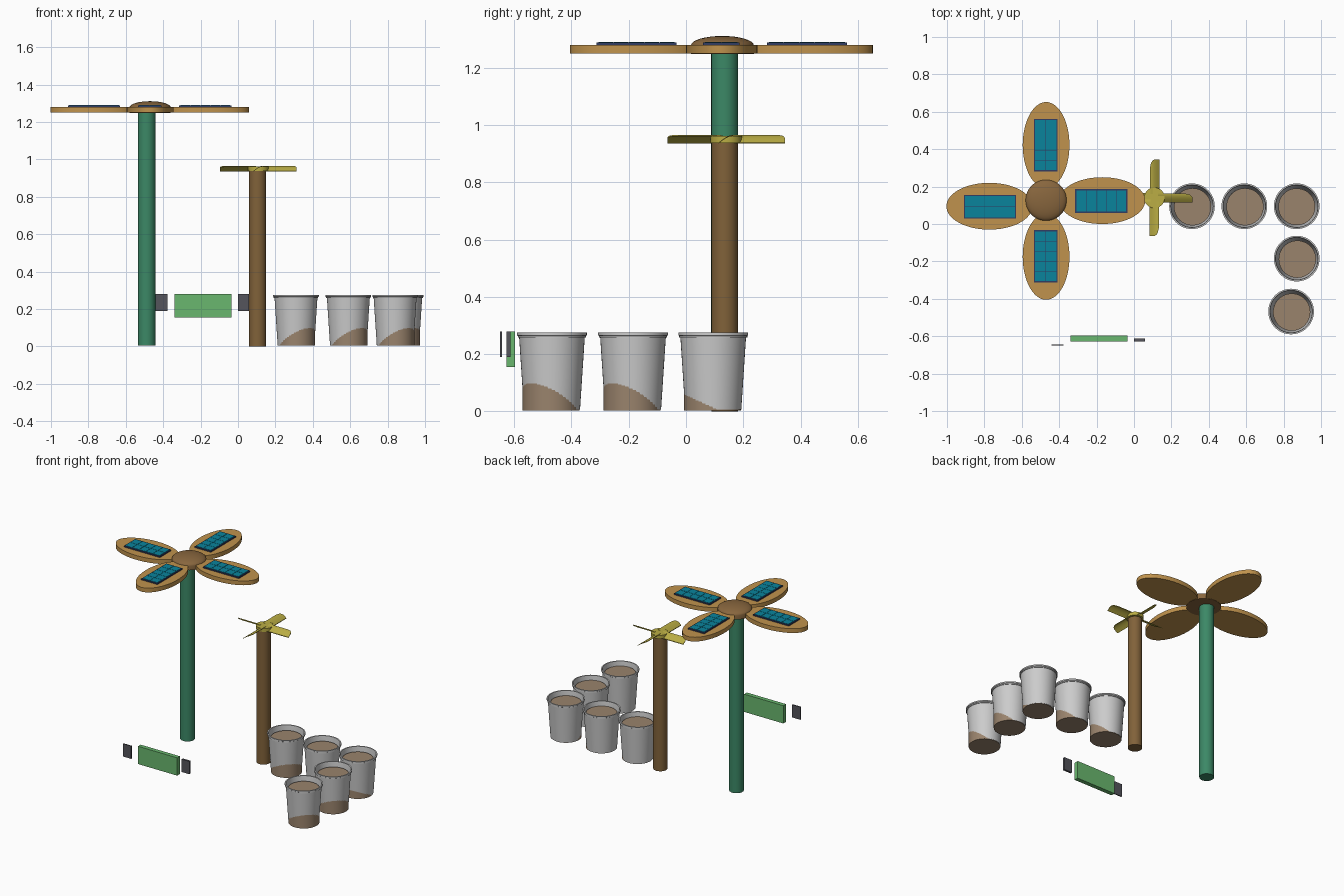
import bpy, bmesh, math
from mathutils import Matrix, Vector

if "Cube" in bpy.data.objects:
    bpy.data.objects.remove(bpy.data.objects["Cube"])


def material(name, rgb):
    m = bpy.data.materials.new(name)
    m.diffuse_color = (*[(c / 255) ** 2.2 for c in rgb], 1)
    m.use_nodes = True
    m.node_tree.nodes["Principled BSDF"].inputs["Base Color"].default_value = m.diffuse_color
    return m


WOOD = material("petal_wood", (190, 145, 78))
HUB = material("hub_brown", (135, 102, 64))
GREEN = material("trunk_green", (62, 135, 102))
POLE = material("pole_brown", (128, 98, 60))
YELLOW = material("rotor_yellow", (185, 172, 70))
FRAME = material("panel_frame", (52, 62, 98))
CELL = material("panel_cell", (18, 130, 155))
SOIL = material("soil", (152, 130, 108))
BOARD = material("board_green", (105, 182, 110))
DARK = material("dark_plate", (85, 85, 92))


def finish(name, bm, mat=None, angle=35):
    """Recalculate normals, smooth by angle and link the object."""
    bmesh.ops.remove_doubles(bm, verts=bm.verts, dist=1e-5)
    bmesh.ops.recalc_face_normals(bm, faces=bm.faces)
    for f in bm.faces:
        f.smooth = True
    for e in bm.edges:
        e.smooth = len(e.link_faces) == 2 and e.calc_face_angle(0) < math.radians(angle)
    me = bpy.data.meshes.new(name)
    bm.to_mesh(me)
    bm.free()
    ob = bpy.data.objects.new(name, me)
    bpy.context.collection.objects.link(ob)
    if mat:
        me.materials.append(mat)
    return ob


def lathe(name, x, y, profile, mat=None, n=48):
    """Spin (radius, z) points about a vertical axis at x, y."""
    bm = bmesh.new()
    vs = [bm.verts.new((x + r, y, z)) for r, z in profile]
    es = [bm.edges.new(p) for p in zip(vs, vs[1:])]
    bmesh.ops.spin(bm, geom=vs + es, cent=(x, y, 0), axis=(0, 0, 1),
                   angle=2 * math.pi, steps=n, use_duplicate=False)
    return finish(name, bm, mat)


def tube(name, x, y, r, z0, z1, mat):
    return lathe(name, x, y, [(0, z0), (r, z0), (r, z1), (0, z1)], mat)


def add_box(bm, lo, hi):
    lo, hi = Vector(lo), Vector(hi)
    bmesh.ops.create_cube(bm, size=1, matrix=Matrix.Translation((lo + hi) / 2)
                          @ Matrix.Diagonal((*(hi - lo), 1)))


def box(name, lo, hi, mat):
    bm = bmesh.new()
    add_box(bm, lo, hi)
    return finish(name, bm, mat)


def prism(name, pts, height, mat):
    """Extrude a closed loop of 3D points upwards."""
    bm = bmesh.new()
    f = bm.faces.new([bm.verts.new(p) for p in pts])
    ext = bmesh.ops.extrude_face_region(bm, geom=[f])
    bmesh.ops.translate(bm, vec=(0, 0, height),
                        verts=[v for v in ext["geom"] if isinstance(v, bmesh.types.BMVert)])
    return finish(name, bm, mat)


# Solar tree: trunk and domed hub
tube("tree_trunk", -0.488, 0.135, 0.047, 0.005, 1.255, GREEN)
dome = [(0.11 * math.cos(a), 1.278 + 0.033 * math.sin(a))
        for a in [i * math.pi / 16 for i in range(8)]]
lathe("tree_hub", -0.47, 0.127, [(0, 1.248), (0.11, 1.248)] + dome + [(0, 1.311)], HUB)

# Petals with solar panels: petal centre, panel centre, heading
petals = [("right", (-0.17, 0.125), (-0.175, 0.123), 0),
          ("back", (-0.47, 0.422), (-0.472, 0.422), 90),
          ("left", (-0.773, 0.095), (-0.77, 0.093), 180),
          ("front", (-0.47, -0.175), (-0.472, -0.173), 270)]
for tag, pc, sc, deg in petals:
    rot = Matrix.Rotation(math.radians(deg), 4, 'Z')
    ring = [i * math.pi / 32 for i in range(64)]
    pts = [rot @ Vector((0.23 * math.cos(a), 0.125 * math.sin(a), 1.25))
           + Vector((*pc, 0)) for a in ring]
    prism(f"{tag}_petal", pts, 0.03, WOOD)
    place = Matrix.Translation((*sc, 0)) @ rot
    ob = box(f"{tag}_panel_frame", (-0.14, -0.063, 1.278), (0.14, 0.063, 1.288), FRAME)
    ob.matrix_world = place
    bm = bmesh.new()
    for i in range(5):
        for j in range(2):
            x, y = -0.134 + i * 0.0536, -0.058 + j * 0.058
            add_box(bm, (x + 0.001, y + 0.001, 1.284), (x + 0.0526, y + 0.057, 1.29))
    finish(f"{tag}_panel_cells", bm, CELL).matrix_world = place

# Wind turbine: pole, hub, four pitched blades with a rounded upper tip
TX, TY = 0.109, 0.14
tube("turbine_pole", 0.105, 0.135, 0.046, 0, 0.94, POLE)
tube("turbine_hub", TX, TY, 0.055, 0.938, 0.962, YELLOW)
for k in range(4):
    bm = bmesh.new()
    rows = []
    for j in range(9):
        t = j / 8
        y = -0.026 + 0.05 * t
        z = 0.935 + 0.026 * math.sin(t * math.pi / 2)
        cut = max(0, t - 0.4) / 0.6
        tip = 0.205 - 0.045 * (1 - math.sqrt(1 - cut * cut))
        rows.append([bm.verts.new((x, y, z + h)) for h in (0, 0.004) for x in (0.02, tip)])
    for a, b in zip(rows, rows[1:]):
        for i, j in ((0, 1), (1, 3), (3, 2), (2, 0)):
            bm.faces.new((a[i], a[j], b[j], b[i]))
    for r in (rows[0], rows[-1]):
        bm.faces.new((r[0], r[1], r[3], r[2]))
    ob = finish(f"turbine_blade_{k + 1}", bm, YELLOW)
    ob.matrix_world = Matrix.Translation((TX, TY, 0)) @ Matrix.Rotation(k * math.pi / 2, 4, 'Z')

# Buckets filled with slightly off-centre soil that shows through low on the wall
bucket = [(0, 0.006), (0.098, 0.006), (0.1145, 0.258), (0.119, 0.258), (0.119, 0.264),
          (0.122, 0.266), (0.122, 0.275), (0.114, 0.275), (0.112, 0.262),
          (0.096, 0.012), (0, 0.012)]
spots = [(0.31, 0.095), (0.59, 0.095), (0.87, 0.095), (0.87, -0.185), (0.84, -0.468)]
for i, (x, y) in enumerate(spots, 1):
    lathe(f"bucket_{i}", x, y, bucket)
    dx, dy, r = (0, -0.003, 0.0985) if i == 3 else (0.0032, -0.0032, 0.0995)
    tube(f"bucket_soil_{i}", x + dx, y + dy, r, 0.004, 0.245, SOIL)

# Floating green board with two dark plates
box("green_board", (-0.34, -0.627, 0.155), (-0.035, -0.597, 0.28), BOARD)
box("left_plate", (-0.44, -0.65, 0.19), (-0.377, -0.643, 0.28), DARK)
box("right_plate", (0.0, -0.627, 0.19), (0.06, -0.613, 0.28), DARK)
